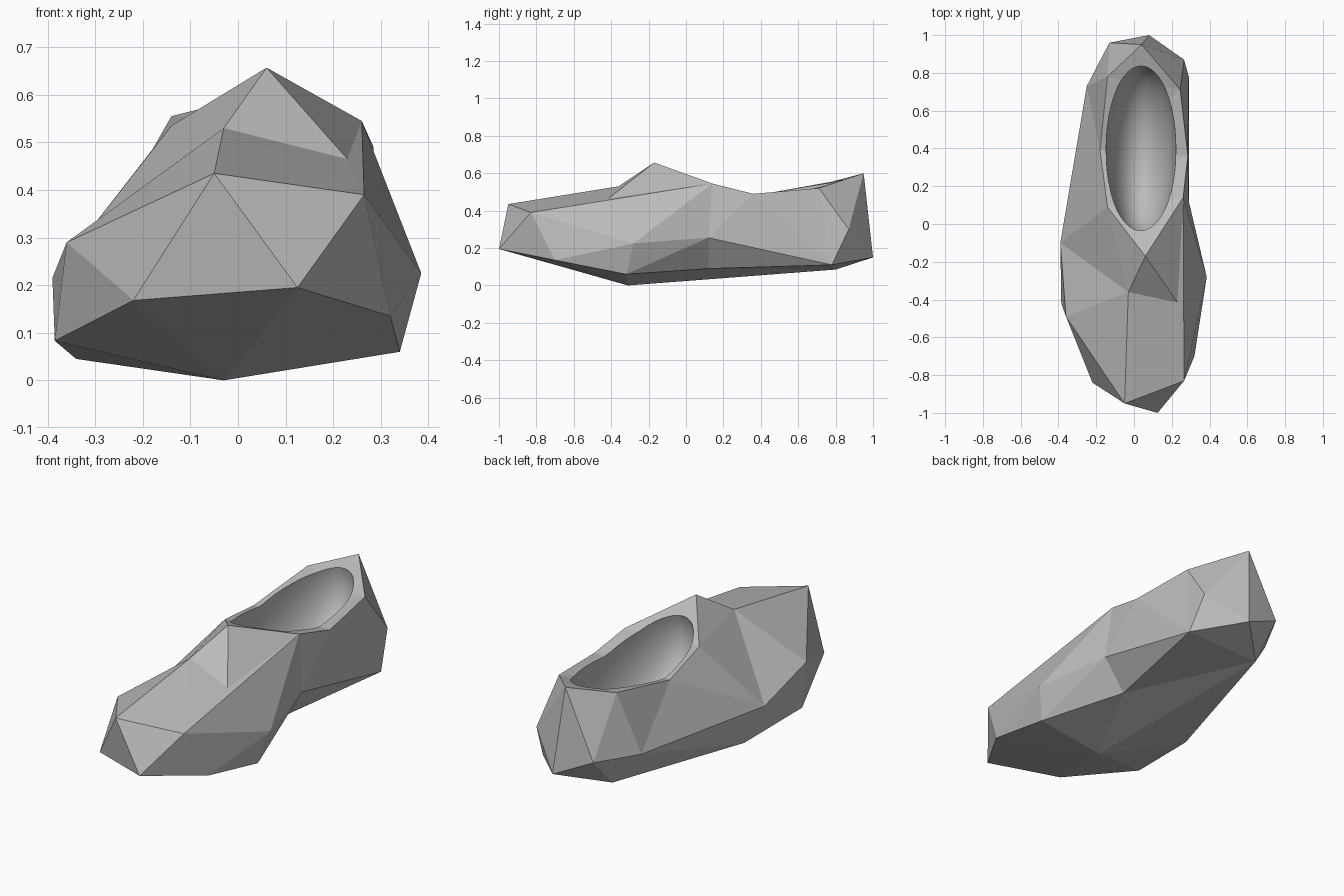
import bpy
import bmesh
from mathutils import Matrix, Vector

default_cube = bpy.data.objects.get("Cube")
if default_cube:
    bpy.data.objects.remove(default_cube, do_unlink=True)


def make_material(name, colour):
    material = bpy.data.materials.new(name)
    material.use_nodes = True
    material.diffuse_color = colour
    for node in material.node_tree.nodes:
        if node.type == 'BSDF_PRINCIPLED':
            node.inputs["Base Color"].default_value = colour
    return material


def make_object(name, bm, material):
    mesh = bpy.data.meshes.new(name)
    bm.to_mesh(mesh)
    bm.free()
    mesh.materials.append(material)
    obj = bpy.data.objects.new(name, mesh)
    bpy.context.scene.collection.objects.link(obj)
    return obj


grey = make_material("plain grey", (0.5, 0.5, 0.5, 1.0))

# Corner points of the faceted shoe, grouped by region
instep = {"A": (.06, -.17, .657), "B": (-.03, -.36, .53), "E": (.23, -.415, .465)}
toe = {
    "C": (-.05, -.95, .435), "D": (.265, -.83, .39), "I": (.125, -1, .195),
    "J": (.32, -.7, .135), "L": (-.22, -.84, .168),
}
sides = {
    "G": (.385, -.28, .225), "H": (.34, -.32, .06), "c": (.29, .12, .255),
    "M": (-.36, -.49, .29), "N": (-.385, -.42, .083), "O": (-.39, -.1, .215),
    "a": (-.25, .73, .24),
}
sole = {"K": (-.03, -.31, 0), "P": (-.34, 0, .045), "b": (-.13, .8, .085), "d": (.17, .12, .09)}
rim = {
    "F": (.26, .14, .545), "Q": (-.14, .09, .535), "R": (-.18, .39, .485),
    "S": (-.14, .78, .555), "T": (.04, .95, .6), "U": (.245, .71, .52),
    "V": (.285, .36, .49),
}
heel = {"W": (-.13, .96, .25), "X": (.08, 1, .15), "Y": (.265, .87, .3), "Z": (.29, .78, .11)}

bm = bmesh.new()
corner = {}
for region in (instep, toe, sides, sole, rim, heel):
    for key, position in region.items():
        corner[key] = bm.verts.new(position)


def fan(hub, spokes):
    """Triangles from a hub corner to each neighbouring pair of spokes."""
    for first, second in zip(spokes, spokes[1:]):
        bm.faces.new([corner[hub], corner[first], corner[second]])


# Toe and instep
fan("D", "CIJGFEBC")
fan("C", "IL")
fan("A", "QBEF")
# Sides
fan("M", "BCLNOB")
fan("O", "BQRaPN")
fan("G", "FcHJ")
fan("V", "UZcF")
# Heel
fan("W", "TSabXT")
fan("S", "Ra")
fan("Y", "TUZXT")
# Sole
fan("K", "ILNPbdHJI")
fan("d", "HcZb")
fan("b", "ZX")
fan("a", "Pb")
# Collar around the opening
fan("F", "AQV")
fan("R", "QVUS")
fan("S", "UT")

bmesh.ops.recalc_face_normals(bm, faces=bm.faces[:])
shoe = make_object("shoe_body", bm, grey)

# Smooth oval foot opening, cut from the body
bm = bmesh.new()
placement = Matrix.Translation(Vector((.037, .395, .5))) @ Matrix.Diagonal((.185, .45, .34, 1))
bmesh.ops.create_uvsphere(bm, u_segments=48, v_segments=32, radius=1, matrix=placement)
for face in bm.faces:
    face.smooth = True
cutter = make_object("opening_cutter", bm, grey)
cutter.hide_render = True

cut = shoe.modifiers.new("foot opening", 'BOOLEAN')
cut.operation = 'DIFFERENCE'
cut.solver = 'EXACT'
cut.object = cutter
bpy.context.view_layer.update()
bpy.context.view_layer.objects.active = shoe
shoe.select_set(True)
bpy.ops.object.modifier_apply(modifier=cut.name)
bpy.data.objects.remove(cutter, do_unlink=True)
